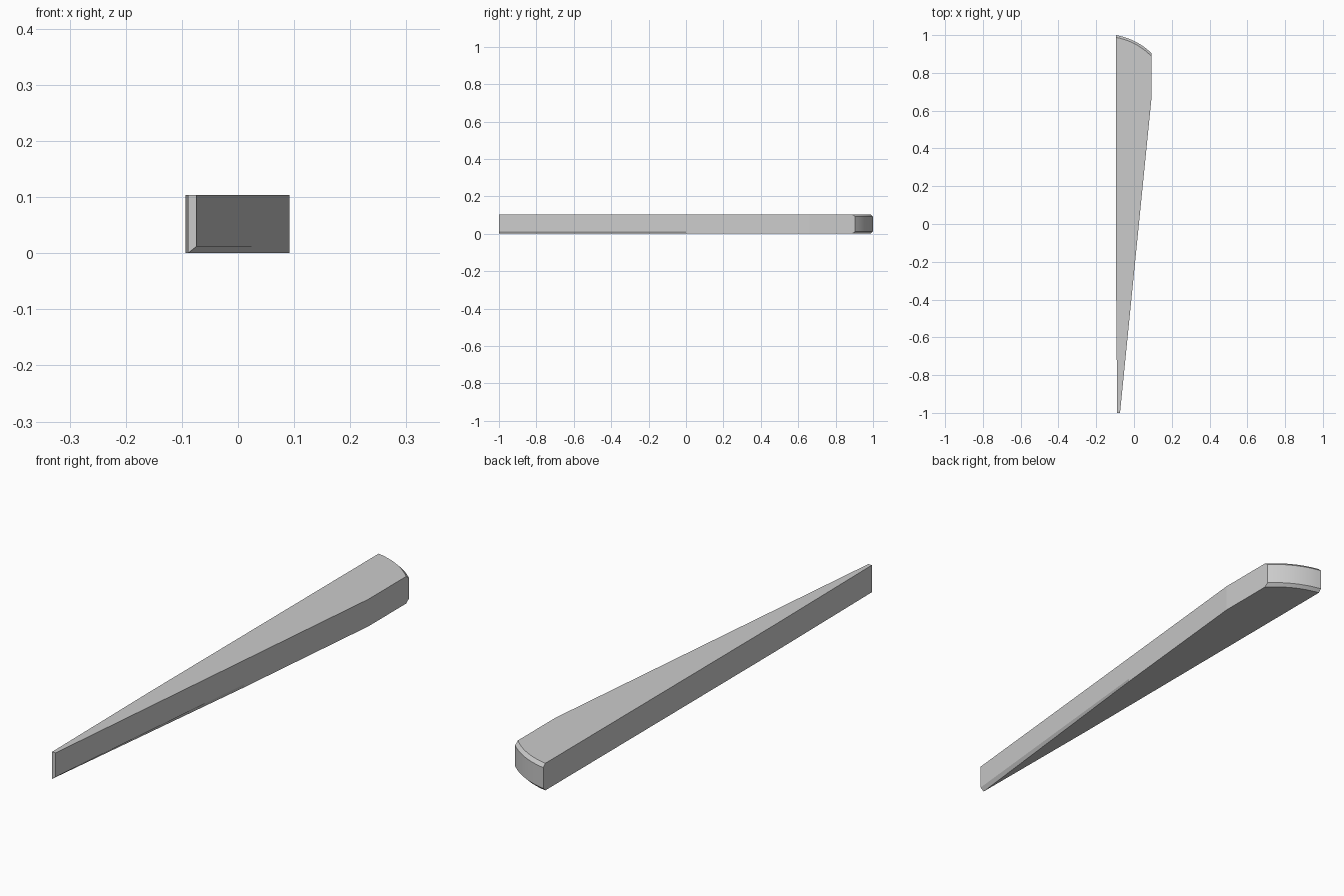
import bpy, bmesh, math
from mathutils import Vector

cube = bpy.data.objects.get("Cube")
if cube:
    bpy.data.objects.remove(cube, do_unlink=True)

HEIGHT, CHAMFER = 0.104, 0.012
ARC_CENTRE, ARC_RADIUS, ARC_STEPS = Vector((-0.156, 0.648)), 0.357, 16
LEFT_X, RIGHT_X = -0.094, 0.092


def outline(inset, tip_right_x):
    """Plan of the wedge, with its curved butt end pulled in by inset."""
    pts = [(LEFT_X, -0.4), (-0.089, -1), (tip_right_x, -1), (0.026, 0), (RIGHT_X, 0.66)]
    r = ARC_RADIUS - inset
    start = math.asin((RIGHT_X - ARC_CENTRE.x) / r)
    end = math.asin((LEFT_X - ARC_CENTRE.x) / r)
    for i in range(ARC_STEPS + 1):
        a = start + (end - start) * i / ARC_STEPS
        pts.append((ARC_CENTRE.x + r * math.sin(a), ARC_CENTRE.y + r * math.cos(a)))
    return pts


# Stacked outlines: chamfered butt end, clipped lower corner at the tip
layers = [(0, CHAMFER, -0.089), (CHAMFER, 0, -0.074),
          (HEIGHT - CHAMFER, 0, -0.074), (HEIGHT, CHAMFER, -0.074)]
bm = bmesh.new()
rings = [[bm.verts.new((x, y, z)) for x, y in outline(inset, tip)]
         for z, inset, tip in layers]
count = len(rings[0])
for low, high in zip(rings, rings[1:]):
    for i in range(count):
        j = (i + 1) % count
        bm.faces.new((low[i], low[j], high[j], high[i]))
bm.faces.new(rings[-1])
bm.faces.new(reversed(rings[0]))
bmesh.ops.remove_doubles(bm, verts=bm.verts, dist=0.0001)
bmesh.ops.recalc_face_normals(bm, faces=bm.faces)

mesh = bpy.data.meshes.new("wedge_bar")
bm.to_mesh(mesh)
bm.free()
wedge = bpy.data.objects.new("wedge_bar", mesh)
bpy.context.collection.objects.link(wedge)

# Plain grey
grey = bpy.data.materials.new("light_grey")
grey.use_nodes = True
colour = (0.6, 0.6, 0.6, 1)
grey.diffuse_color = colour
grey.node_tree.nodes["Principled BSDF"].inputs["Base Color"].default_value = colour
mesh.materials.append(grey)

# Smooth the curved end, keep the edges crisp
bpy.ops.object.select_all(action="DESELECT")
wedge.select_set(True)
bpy.context.view_layer.objects.active = wedge
bpy.ops.object.shade_smooth_by_angle(angle=math.radians(4))
